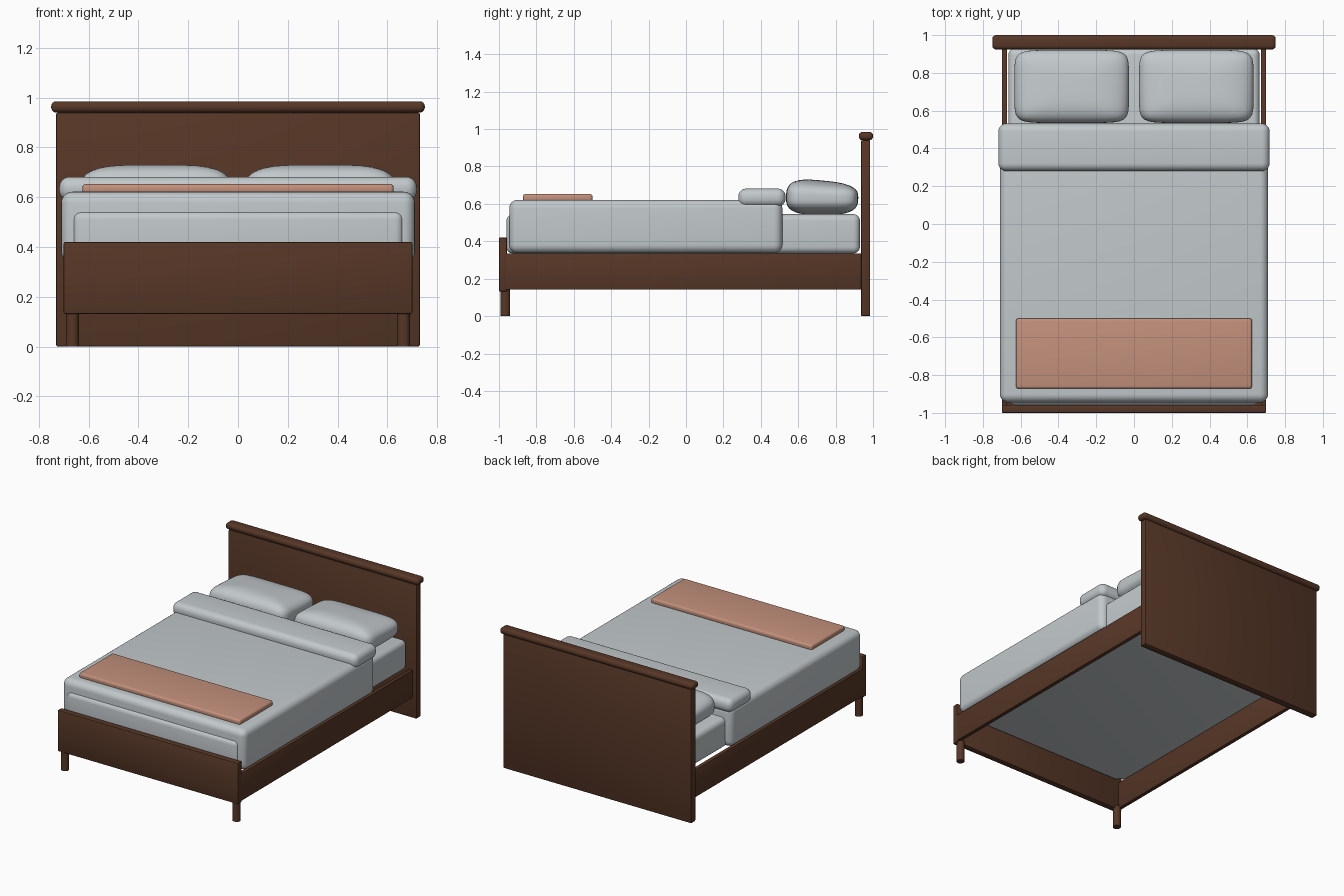
import bpy, bmesh
from mathutils import Vector

if "Cube" in bpy.data.objects:
    bpy.data.objects.remove(bpy.data.objects["Cube"])


def material(name, rgb):
    m = bpy.data.materials.new(name)
    m.diffuse_color = (*rgb, 1)
    m.use_nodes = True
    m.node_tree.nodes["Principled BSDF"].inputs["Base Color"].default_value = m.diffuse_color
    return m


WOOD = material("dark wood", (0.095, 0.038, 0.020))
LINEN = material("pale grey linen", (0.54, 0.58, 0.60))
THROW = material("terracotta throw", (0.55, 0.28, 0.20))


def finish(name, bm, mat):
    me = bpy.data.meshes.new(name)
    bmesh.ops.recalc_face_normals(bm, faces=bm.faces)
    bm.to_mesh(me)
    bm.free()
    ob = bpy.data.objects.new(name, me)
    bpy.context.collection.objects.link(ob)
    me.materials.append(mat)
    bpy.ops.object.select_all(action='DESELECT')
    ob.select_set(True)
    bpy.context.view_layer.objects.active = ob
    bpy.ops.object.shade_smooth_by_angle(angle=0.6)
    return ob


def box(name, x, y, z, mat, bevel, segments=2):
    """Bevelled box from (min, max) ranges."""
    bm = bmesh.new()
    bmesh.ops.create_cube(bm, size=1)
    for v in bm.verts:
        v.co = Vector([(r[0] + r[1]) / 2 + c * (r[1] - r[0]) for r, c in zip((x, y, z), v.co)])
    bmesh.ops.bevel(bm, geom=bm.edges[:], offset=bevel, segments=segments,
                    profile=0.5, affect='EDGES')
    return finish(name, bm, mat)


def pillow(name, cx):
    """Puffy cushion: cube pushed out to a soft superellipsoid, leaning to the front."""
    bm = bmesh.new()
    bmesh.ops.create_cube(bm, size=2)
    bmesh.ops.subdivide_edges(bm, edges=bm.edges[:], cuts=17, use_grid_fill=True)
    for v in bm.verts:
        p = v.co
        n = ((abs(p.x)**7 + abs(p.y)**7)**(3 / 7) + abs(p.z)**3)**(1 / 3)
        p = p / n
        lean = -0.018 * p.y * max(0, p.z)
        v.co = (cx + p.x * 0.303, 0.728 + p.y * 0.193, 0.633 + p.z * 0.092 + lean)
    return finish(name, bm, LINEN)


# Wooden frame
box("headboard", (-0.73, 0.73), (0.935, 0.985), (0, 0.94), WOOD, 0.007)
box("headboard_cap", (-0.75, 0.75), (0.924, 1.0), (0.94, 0.985), WOOD, 0.02, 4)
box("footboard", (-0.70, 0.70), (-1.0, -0.957), (0.132, 0.42), WOOD, 0.006)
for side, s in (("left", -1), ("right", 1)):
    xs = sorted((s * 0.672, s * 0.70))
    box(side + "_rail", xs, (-0.965, 0.94), (0.142, 0.335), WOOD, 0.004)
    bm = bmesh.new()
    bmesh.ops.create_cone(bm, cap_ends=True, segments=24, radius1=0.026, radius2=0.026, depth=0.15)
    bmesh.ops.translate(bm, verts=bm.verts, vec=(s * 0.665, -0.966, 0.075))
    finish(side + "_front_leg", bm, WOOD)
    pillow(side + "_pillow", s * 0.33)

# Mattress and bedding
box("mattress", (-0.665, 0.665), (-0.96, 0.93), (0.335, 0.545), LINEN, 0.035, 5)
box("duvet", (-0.71, 0.71), (-0.945, 0.515), (0.337, 0.622), LINEN, 0.045, 6)
box("duvet_fold", (-0.718, 0.718), (0.28, 0.532), (0.585, 0.682), LINEN, 0.042, 6)
box("throw_blanket", (-0.625, 0.625), (-0.872, -0.50), (0.612, 0.653), THROW, 0.014, 4)
